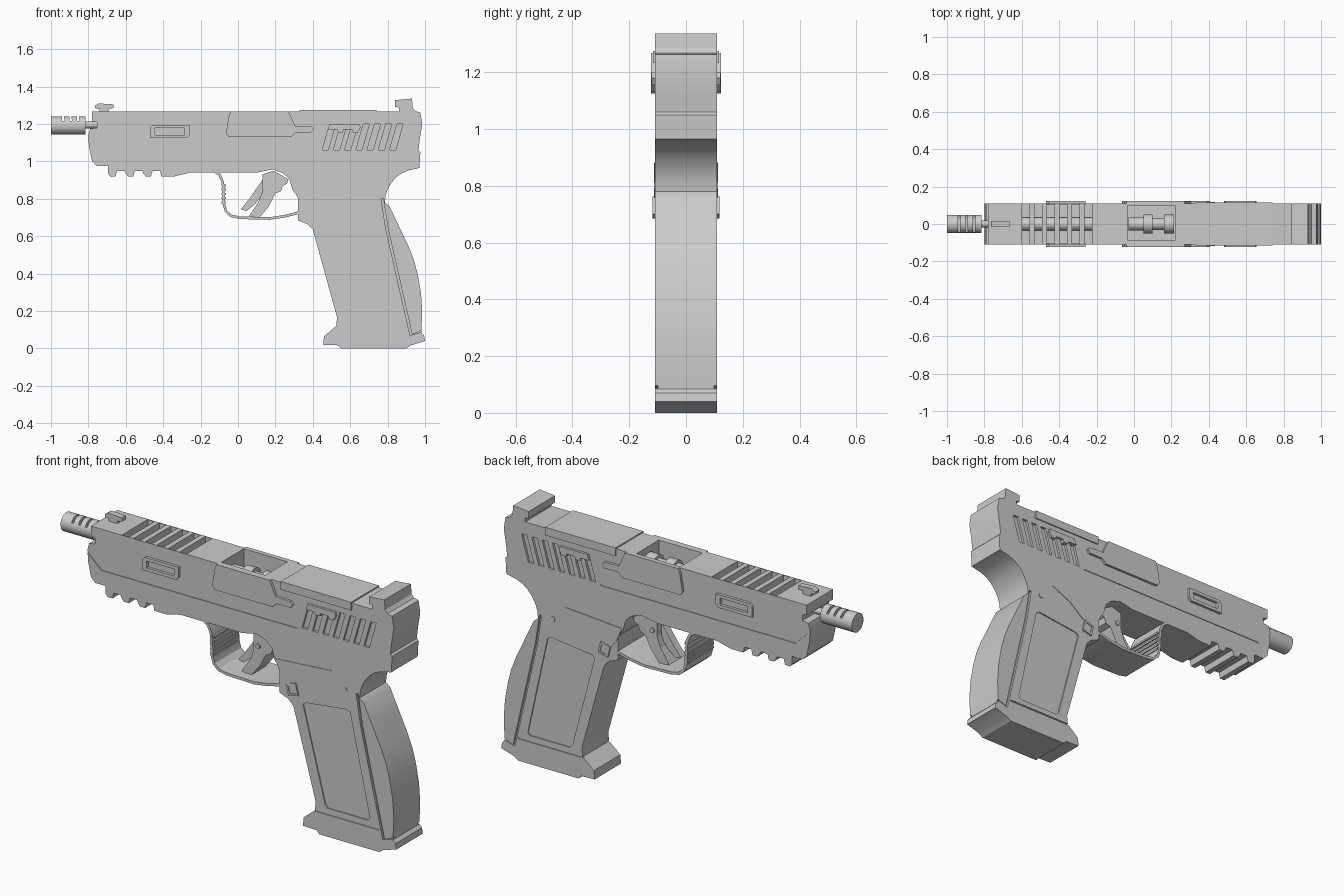
import bpy, bmesh, math
from mathutils import Vector, Matrix

W = 0.11  # half width of the body


def finish(name, bm):
    bmesh.ops.recalc_face_normals(bm, faces=bm.faces)
    me = bpy.data.meshes.new(name)
    bm.to_mesh(me)
    bm.free()
    ob = bpy.data.objects.new(name, me)
    bpy.context.collection.objects.link(ob)
    return ob


def prism(name, pts, y0, y1):
    """Side profile (x, z) extruded along y."""
    bm = bmesh.new()
    a = [bm.verts.new((x, y0, z)) for x, z in pts]
    b = [bm.verts.new((x, y1, z)) for x, z in pts]
    bm.faces.new(a)
    bm.faces.new(b[::-1])
    n = len(pts)
    for i in range(n):
        bm.faces.new((a[i], b[i], b[(i + 1) % n], a[(i + 1) % n]))
    return finish(name, bm)


def box(name, x0, x1, y0, y1, z0, z1):
    return prism(name, [(x0, z0), (x1, z0), (x1, z1), (x0, z1)], y0, y1)


def rod(name, x0, x1, r, z, n=32):
    bm = bmesh.new()
    m = Matrix.Translation(((x0 + x1) / 2, 0, z)) @ Matrix.Rotation(math.pi / 2, 4, 'Y')
    bmesh.ops.create_cone(bm, cap_ends=True, segments=n, radius1=r, radius2=r, depth=x1 - x0, matrix=m)
    return finish(name, bm)


def ribbon(pts, t):
    """Outline of a strip of thickness t to the left of a path."""
    p = [Vector(q) for q in pts]
    inner = []
    for i, q in enumerate(p):
        d = (p[min(i + 1, len(p) - 1)] - p[max(i - 1, 0)]).normalized()
        inner.append(tuple(q + Vector((-d.y, d.x)) * t))
    return list(pts) + inner[::-1]


def cut(ob, cutter):
    m = ob.modifiers.new("cut", 'BOOLEAN')
    m.object, m.operation, m.solver = cutter, 'DIFFERENCE', 'EXACT'
    bpy.context.view_layer.objects.active = ob
    bpy.ops.object.modifier_apply(modifier=m.name)
    bpy.data.objects.remove(cutter, do_unlink=True)


def both(name, pts, depth_in, depth_out):
    """The same profile on both side faces."""
    return [prism(f"{name}_{tag}", pts, *sorted((s * (W - depth_in), s * (W + depth_out))))
            for s, tag in ((-1, "front"), (1, "back"))]


def engrave(ob, pts, depth):
    for c in both("cutter", pts, depth, 0.05):
        cut(ob, c)


def smooth(ob):
    bpy.ops.object.select_all(action='DESELECT')
    ob.select_set(True)
    bpy.context.view_layer.objects.active = ob
    bpy.ops.object.shade_smooth_by_angle(angle=math.radians(28))


# main body: upper block, accessory rail and grip in one profile
profile = [(-0.78, 1.268), (-0.78, 1.215), (-0.755, 1.21), (-0.755, 1.18), (-0.79, 1.175), (-0.80, 1.14),
           (-0.797, 1.08), (-0.78, 1.0), (-0.755, 0.975), (-0.695, 0.975)]
for x in (-0.695, -0.60, -0.505):  # rail teeth
    profile += [(x, 0.935), (x + 0.012, 0.92), (x + 0.04, 0.92), (x + 0.048, 0.95), (x + 0.088, 0.95)]
profile += [(-0.41, 0.92), (-0.34, 0.92), (-0.257, 0.94), (0.10, 0.94), (0.185, 0.957), (0.24, 0.938), (0.275, 0.905),
            (0.29, 0.85), (0.32, 0.81), (0.32, 0.685), (0.37, 0.665), (0.40, 0.635), (0.53, 0.165), (0.525, 0.12),
            (0.46, 0.065), (0.455, 0.02), (0.535, 0.017), (0.55, 0), (0.90, 0), (0.925, 0.017), (1.0, 0.04),
            (0.995, 0.07), (0.98, 0.085), (0.985, 0.2), (0.978, 0.3), (0.96, 0.4), (0.94, 0.475), (0.91, 0.55),
            (0.86, 0.655), (0.81, 0.76), (0.785, 0.78), (0.79, 0.82), (0.80, 0.85), (0.82, 0.885), (0.845, 0.915),
            (0.875, 0.937), (0.91, 0.952), (0.97, 0.965), (0.975, 1.05), (0.965, 1.06), (0.972, 1.12), (0.985, 1.2),
            (0.975, 1.262), (0.95, 1.268)]
body = prism("body", profile, -W, W)

# seams between slide, frame, backstrap and base plate
engrave(body, ribbon([(-0.83, 1.15), (-0.72, 1.05), (0.42, 1.05)], 0.006), 0.004)
engrave(body, ribbon([(0.765, 0.80), (0.79, 0.64), (0.92, 0.07), (1.02, 0.1)], 0.012), 0.012)
engrave(body, ribbon([(0.5, 0.115), (0.9, 0.115)], 0.007), 0.005)

# recessed grip panel
engrave(body, [(0.455, 0.66), (0.475, 0.672), (0.71, 0.70), (0.73, 0.69), (0.845, 0.165), (0.835, 0.15),
               (0.60, 0.15), (0.585, 0.165)], 0.006)

# slanted rear serrations
for i in range(7):
    x = 0.45 + i * 0.06
    engrave(body, [(x, 1.06), (x + 0.032, 1.06), (x + 0.072, 1.2), (x + 0.04, 1.2)], 0.012)

# top cross slots and the port
for i in range(6):
    x = -0.60 + i * 0.067
    cut(body, box("cutter", x, x + 0.04, -W + 0.004, W - 0.004, 1.17, 1.4))
cut(body, box("cutter", -0.035, 0.22, -0.088, 0.098, 1.14, 1.4))
smooth(body)

# tube seen through the slots and port
smooth(rod("inner_tube", -0.62, -0.18, 0.035, 1.19))
for i, (x0, x1, r) in enumerate([(-0.03, 0.05, 0.035), (0.05, 0.10, 0.05), (0.10, 0.16, 0.032), (0.16, 0.215, 0.05)]):
    smooth(rod(f"port_tube_{i}", x0, x1, r, 1.19, 24))

# muzzle tube and slotted end piece
smooth(rod("muzzle_tube", -0.83, -0.70, 0.018, 1.195, 20))
end = rod("muzzle_end", -1.0, -0.815, 0.049, 1.192)
for x in (-0.94, -0.90, -0.86):
    cut(end, prism("cutter", [(x, 1.215), (x + 0.012, 1.215), (x + 0.006, 1.3), (x - 0.006, 1.3)], -0.1, 0.1))
smooth(end)

# sights
prism("front_sight", [(-0.74, 1.26), (-0.695, 1.26), (-0.69, 1.282), (-0.665, 1.285), (-0.665, 1.305),
                      (-0.745, 1.31), (-0.765, 1.298), (-0.765, 1.285), (-0.74, 1.28)], -0.016, 0.016)
prism("rear_sight", [(0.86, 1.26), (0.86, 1.288), (0.84, 1.292), (0.84, 1.328), (0.93, 1.336), (0.935, 1.285),
                     (0.955, 1.26)], -W, W)
prism("top_cover", [(0.33, 1.232), (0.74, 1.232), (0.74, 1.275), (0.33, 1.275)], -W - 0.006, W + 0.006)

# raised side details
both("port_plate", [(-0.065, 1.15), (-0.05, 1.24), (-0.04, 1.268), (0.27, 1.268), (0.305, 1.19), (0.39, 1.188),
                    (0.405, 1.172), (0.39, 1.155), (0.31, 1.155), (0.285, 1.132), (-0.05, 1.132)], 0.01, 0.013)
for ring in both("side_window", [(-0.47, 1.125), (-0.275, 1.125), (-0.26, 1.14), (-0.26, 1.195), (-0.455, 1.195),
                                 (-0.47, 1.18)], 0.005, 0.014):
    cut(ring, box("cutter", -0.445, -0.285, -0.3, 0.3, 1.142, 1.178))
both("catch_lever", [(0.48, 1.17), (0.53, 1.17), (0.535, 1.155), (0.56, 1.155), (0.565, 1.17), (0.61, 1.17),
                     (0.615, 1.155), (0.64, 1.155), (0.655, 1.18), (0.65, 1.2), (0.49, 1.2)], 0.012, 0.012)
both("frame_wedge", [(0.295, 0.858), (0.625, 0.882), (0.51, 0.83), (0.43, 0.765), (0.365, 0.73), (0.33, 0.78)],
     0.005, 0.003)
for b in both("release_button", [(0.36, 0.745), (0.375, 0.685), (0.432, 0.70), (0.417, 0.762)], 0.005, 0.008):
    cut(b, prism("cutter", [(0.372, 0.738), (0.383, 0.697), (0.42, 0.707), (0.409, 0.748)],
                 *((W + 0.004, 0.3) if b.name.endswith("back") else (-0.3, -W - 0.004))))
circle = [(math.cos(a * math.pi / 8), math.sin(a * math.pi / 8)) for a in range(16)]
both("grip_pin", [(0.70 + 0.014 * c, 0.80 + 0.014 * s) for c, s in circle], 0.005, 0.003)

# trigger guard and its ribs
guard = prism("trigger_guard", ribbon(
    [(-0.13, 0.942), (-0.105, 0.925), (-0.088, 0.89), (-0.082, 0.77), (-0.07, 0.73), (-0.04, 0.703), (0.01, 0.692),
     (0.17, 0.688), (0.25, 0.70), (0.33, 0.72)], 0.014), -W, W)
smooth(guard)
for i in range(5):
    z = 0.775 + i * 0.023
    box(f"guard_rib_{i}", -0.089, -0.064, -W + 0.005, W - 0.005, z, z + 0.01)

# trigger with its front blade and pin
prism("trigger", [(0.13, 0.93), (0.19, 0.95), (0.27, 0.905), (0.262, 0.88), (0.24, 0.87), (0.23, 0.84), (0.20, 0.83),
                  (0.165, 0.76), (0.115, 0.70), (0.06, 0.708), (0.11, 0.785), (0.13, 0.84)], -0.055, 0.055)
prism("trigger_blade", [(0.13, 0.90), (0.16, 0.86), (0.09, 0.77), (0.045, 0.735), (0.015, 0.745), (0.06, 0.80)],
      -0.02, 0.02)
prism("trigger_pin", [(0.157 + 0.013 * c, 0.865 + 0.013 * s) for c, s in circle], -0.062, 0.062)
